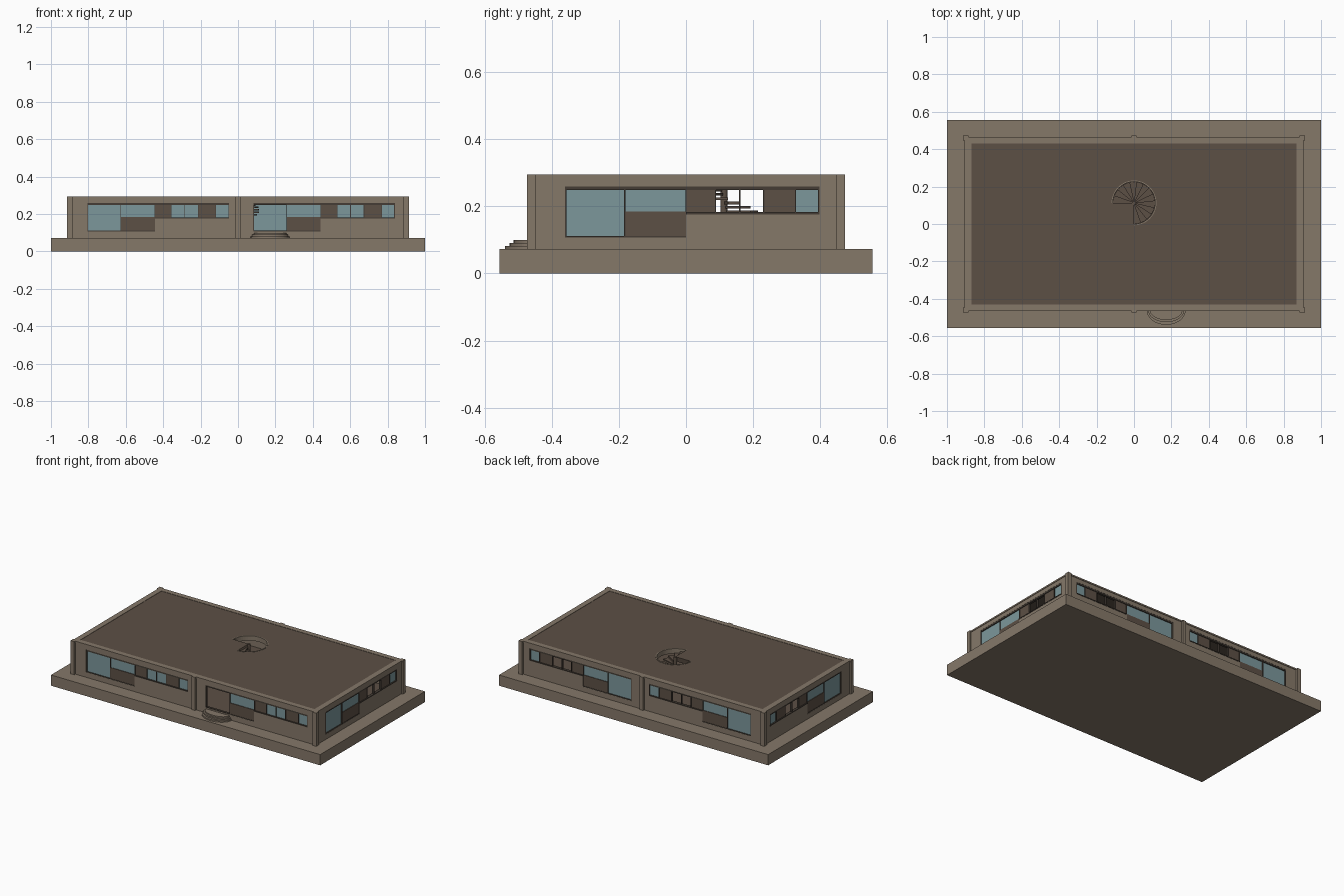
import bpy, bmesh, math

if "Cube" in bpy.data.objects:
    bpy.data.objects.remove(bpy.data.objects["Cube"])


def mat(name, rgb):
    m = bpy.data.materials.new(name)
    m.diffuse_color = (*rgb, 1)
    m.use_nodes = True
    m.node_tree.nodes["Principled BSDF"].inputs["Base Color"].default_value = m.diffuse_color
    return m


STONE = mat("light_stone", (0.235, 0.188, 0.141))
BROWN = mat("dark_brown", (0.107, 0.079, 0.059))
FRAME = mat("frame_brown", (0.058, 0.046, 0.036))
GLASS = mat("window_glass", (0.20, 0.31, 0.33))


def finish(name, bm, material):
    bmesh.ops.recalc_face_normals(bm, faces=bm.faces)
    me = bpy.data.meshes.new(name)
    bm.to_mesh(me)
    bm.free()
    me.materials.append(material)
    ob = bpy.data.objects.new(name, me)
    bpy.context.collection.objects.link(ob)
    return ob


def add_box(bm, x0, x1, y0, y1, z0, z1):
    vs = bmesh.ops.create_cube(bm, size=1)["verts"]
    for v in vs:
        v.co = ((x0 + x1) / 2 + v.co.x * (x1 - x0),
                (y0 + y1) / 2 + v.co.y * (y1 - y0),
                (z0 + z1) / 2 + v.co.z * (z1 - z0))


def boxes(name, items, material):
    bm = bmesh.new()
    for b in items:
        add_box(bm, *b)
    return finish(name, bm, material)


def prism(bm, pts, z0, z1):
    f = bm.faces.new([bm.verts.new((x, y, z0)) for x, y in pts])
    r = bmesh.ops.extrude_face_region(bm, geom=[f])
    bm.faces.new([v for v in f.verts]) if not f.is_valid else None
    for v in r["geom"]:
        if isinstance(v, bmesh.types.BMVert):
            v.co.z = z1


def arc(cx, cy, rx, ry, a0, a1, n):
    return [(cx + rx * math.cos(math.radians(a0 + (a1 - a0) * i / n)),
             cy + ry * math.sin(math.radians(a0 + (a1 - a0) * i / n))) for i in range(n + 1)]


Z0, ZT = 0.072, 0.295
WX, WY, T = 0.903, 0.461, 0.02
LOW, SILL, HEAD = 0.107, 0.176, 0.258

# plinth and inner floor
boxes("plinth", [(-1, 1, -0.556, 0.556, 0, Z0)], STONE)
boxes("inner_floor", [(-WX + T, WX - T, -WY + T, WY - T, Z0, 0.098)], BROWN)

# window band along u: (start, end, lower edge, filling)
BAND = [(0, 0.178, LOW, "glass"), (0.178, 0.36, 0.182, "glass"),
        (0.36, 0.448, SILL, "panel"), (0.448, 0.520, SILL, "mid"),
        (0.520, 0.592, SILL, "mid"), (0.592, 0.686, SILL, "panel"),
        (0.686, 0.757, SILL, "glass")]


def facade(name, axis, sign, half, plane, starts, mid_open, door=None):
    def place(u0, u1, d0, d1, z0, z1):
        a, b = sorted((sign * (plane - d0), sign * (plane - d1)))
        return (u0, u1, a, b, z0, z1) if axis == "x" else (a, b, u0, u1, z0, z1)
    wall = [place(-half, half, 0, T, HEAD, 0.292), place(-half, half, 0, T, Z0, LOW)]
    frames, glass, panels = [], [], []
    edge = -half
    for s in starts:
        wall.append(place(edge, s, 0, T, LOW, HEAD))
        wall.append(place(s + 0.36, s + 0.757, 0, T, LOW, SILL))
        edge = s + 0.757
        # head frame, sills and end jambs
        frames.append(place(s, edge, 0.001, 0.017, 0.248, HEAD))
        frames.append(place(s, s + 0.36, 0.001, 0.017, LOW, LOW + 0.004))
        frames.append(place(s + 0.36, edge, -0.002, 0.017, SILL, SILL + 0.006))
        frames.append(place(s, s + 0.004, 0.001, 0.017, LOW, HEAD))
        frames.append(place(edge - 0.004, edge, 0.001, 0.017, SILL, HEAD))
        panels.append(place(s + 0.18, s + 0.36, 0.003, 0.015, LOW, 0.184))
        for i, (a, b, low, kind) in enumerate(BAND):
            frames.append(place(s + b - 0.002, s + b + 0.002, 0.002, 0.016, low, 0.25))
            if s == door and i == 0:
                continue
            if kind == "panel":
                panels.append(place(s + a, s + b, 0.005, 0.013, low, 0.25))
            elif kind == "glass" or not mid_open:
                glass.append(place(s + a, s + b, 0.007, 0.011, low, 0.25))
    wall.append(place(edge, half, 0, T, LOW, HEAD))
    boxes(name + "_wall", wall, STONE)
    boxes(name + "_window_frames", frames, FRAME)
    boxes(name + "_glass", glass, GLASS)
    boxes(name + "_panels", panels, BROWN)


facade("front", "x", -1, WX, WY, [-0.805, 0.082], False, door=0.082)
facade("back", "x", 1, WX, WY, [-0.805, 0.082], True)
facade("right", "y", 1, WY - T, WX, [-0.36], True)
facade("left", "y", -1, WY - T, WX, [-0.36], True)

# corner and middle columns
cols = []
for sy in (-1, 1):
    y0, y1 = sorted((sy * 0.446, sy * 0.473))
    cols.append((-0.013, 0.013, y0, y1, Z0, ZT))
    for sx in (-1, 1):
        x0, x1 = sorted((sx * 0.886, sx * 0.913))
        cols.append((x0, x1, y0, y1, Z0, ZT))
boxes("columns", cols, STONE)

# parapet rim
rim = []
for s in (-1, 1):
    y0, y1 = sorted((s * 0.43, s * 0.464))
    rim.append((-0.906, 0.906, y0, y1, 0.285, ZT))
    x0, x1 = sorted((s * 0.87, s * 0.906))
    rim.append((x0, x1, -0.43, 0.43, 0.285, ZT))
boxes("parapet", rim, STONE)

# roof slab with a three-quarter round stair opening
CX, CY, R = 0.0, 0.113, 0.12
cu = bpy.data.curves.new("roof", "CURVE")
cu.dimensions, cu.fill_mode, cu.extrude = "2D", "BOTH", 0.015
outline = [(-0.885, -0.443), (0.885, -0.443), (0.885, 0.443), (-0.885, 0.443)]
for pts in (outline, arc(CX, CY, R, R, -90, 180, 36) + [(CX, CY)]):
    sp = cu.splines.new("POLY")
    sp.points.add(len(pts) - 1)
    for p, (x, y) in zip(sp.points, pts):
        p.co = (x, y, 0, 1)
    sp.use_cyclic_u = True
cu.materials.append(BROWN)
roof = bpy.data.objects.new("roof", cu)
bpy.context.collection.objects.link(roof)
roof.location.z = 0.278
bpy.context.view_layer.objects.active = roof
roof.select_set(True)
bpy.ops.object.convert(target="MESH")

# light kerb round the stair opening
bm = bmesh.new()
prism(bm, arc(CX, CY, R, R, -90, 180, 36) + arc(CX, CY, R - 0.007, R - 0.007, 180, -90, 36), 0.262, 0.2945)
finish("stair_kerb", bm, STONE)

# spiral stair: wedge treads and central post
bm = bmesh.new()
N = 14
for i in range(N):
    a = 180 - 270 * i / N
    z = 0.11 + 0.168 * i / (N - 1)
    prism(bm, arc(CX, CY, 0.112, 0.112, a - 270 / N, a, 4) + [(CX, CY)], z - 0.008, z)
finish("stair_treads", bm, BROWN)
bm = bmesh.new()
prism(bm, arc(CX, CY, 0.011, 0.011, 0, 345, 23), 0.098, 0.2935)
finish("stair_post", bm, BROWN)

# half-round entrance steps
for i, (rx, ry) in enumerate(((0.104, 0.078), (0.096, 0.064), (0.087, 0.052))):
    bm = bmesh.new()
    prism(bm, arc(0.172, -WY, rx, ry, 180, 360, 28), Z0 + 0.009 * i, Z0 + 0.009 * (i + 1))
    finish("entrance_step", bm, STONE)
